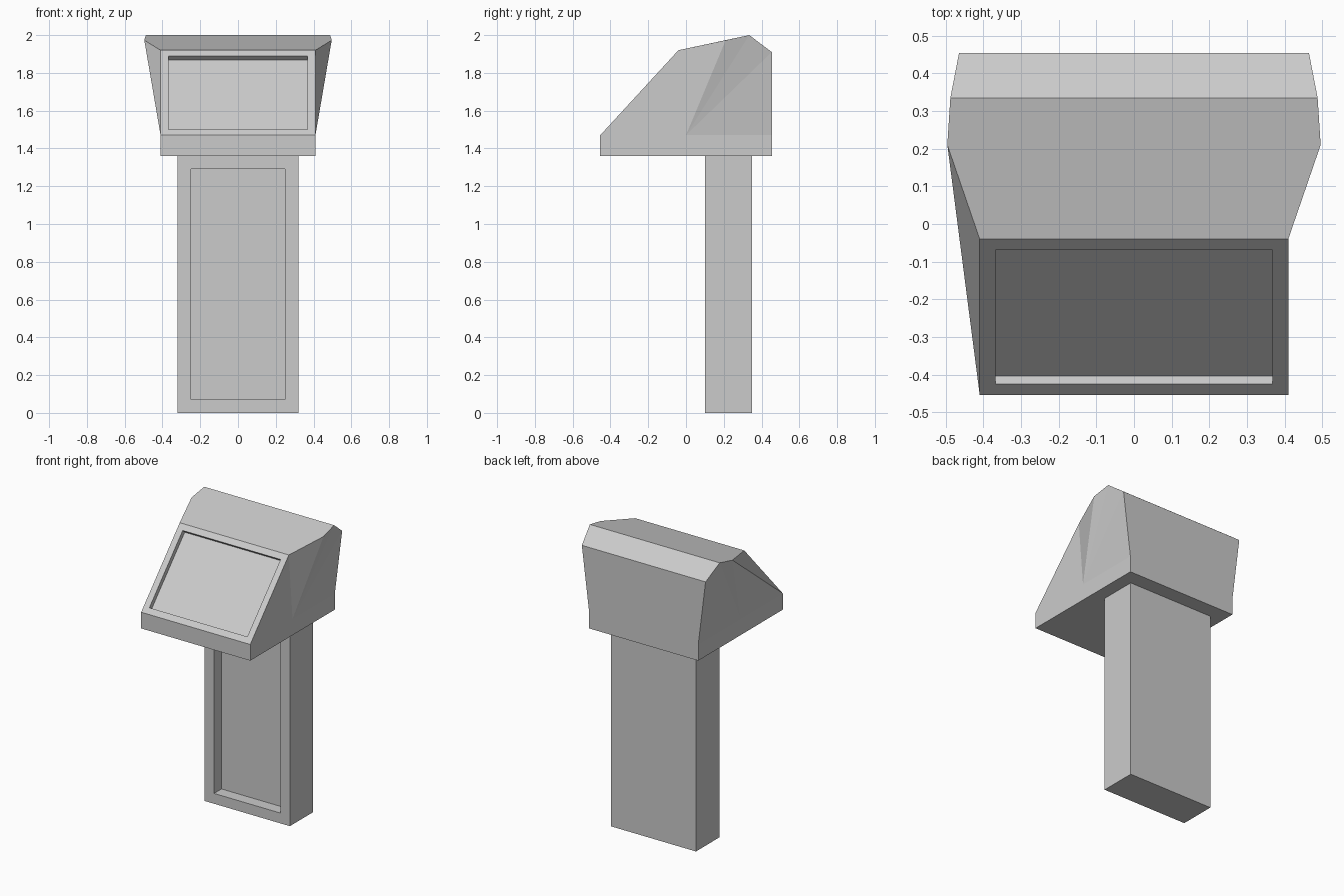
import bpy, bmesh

if "Cube" in bpy.data.objects:
    bpy.data.objects.remove(bpy.data.objects["Cube"])


def recess(bm, face, margin, depth):
    """Inset a face, then sink it to make a framed recess."""
    bmesh.ops.recalc_face_normals(bm, faces=bm.faces[:])
    bmesh.ops.inset_region(bm, faces=[face], thickness=margin, use_even_offset=True)
    ext = bmesh.ops.extrude_discrete_faces(bm, faces=[face])
    inner = ext["faces"][0]
    inner.normal_update()
    bmesh.ops.translate(bm, verts=inner.verts[:], vec=inner.normal * -depth)


def finish(bm, name):
    bmesh.ops.recalc_face_normals(bm, faces=bm.faces[:])
    mesh = bpy.data.meshes.new(name)
    bm.to_mesh(mesh)
    bm.free()
    obj = bpy.data.objects.new(name, mesh)
    bpy.context.collection.objects.link(obj)
    return obj


# Pedestal: slab with a recessed front panel
bm = bmesh.new()
bmesh.ops.create_cube(bm, size=1)
for v in bm.verts:
    v.co.x *= 0.64
    v.co.y = v.co.y * 0.25 + 0.225
    v.co.z = (v.co.z + 0.5) * 1.36
bm.normal_update()
recess(bm, min(bm.faces, key=lambda f: f.calc_center_median().y), 0.07, 0.08)
finish(bm, "pedestal")

# Console head: side outline as (half width, y, z), flaring towards the top
outline = {
    "front_low": (0.41, -0.454, 1.36),
    "front": (0.41, -0.454, 1.47),
    "brow": (0.41, -0.04, 1.92),
    "flare": (0.496, 0.21, 1.973),
    "peak": (0.488, 0.335, 2.0),
    "back_top": (0.465, 0.454, 1.91),
    "back": (0.41, 0.454, 1.47),
    "back_low": (0.41, 0.454, 1.36),
    "waist": (0.41, 0.0, 1.47),
}
bm = bmesh.new()
L = {k: bm.verts.new((-x, y, z)) for k, (x, y, z) in outline.items()}
R = {k: bm.verts.new((x, y, z)) for k, (x, y, z) in outline.items()}

# Side walls: the front panel is folded differently on each side
shared = ["front_low front waist back back_low", "waist flare peak",
          "waist peak back_top", "waist back_top back"]
folds = {0: ["front brow flare", "front flare waist"],
         1: ["front brow waist", "brow flare waist"]}
for i, side in enumerate((L, R)):
    for names in shared + folds[i]:
        bm.faces.new([side[n] for n in names.split()])

# Faces spanning from left to right
spans = ["front_low front", "front brow", "brow flare peak", "peak back_top",
         "back_top back", "back back_low", "back_low front_low"]
for names in spans:
    keys = names.split()
    face = bm.faces.new([L[k] for k in keys] + [R[k] for k in reversed(keys)])
    if names == "front brow":
        screen = face
recess(bm, screen, 0.042, 0.03)
finish(bm, "console_head")
